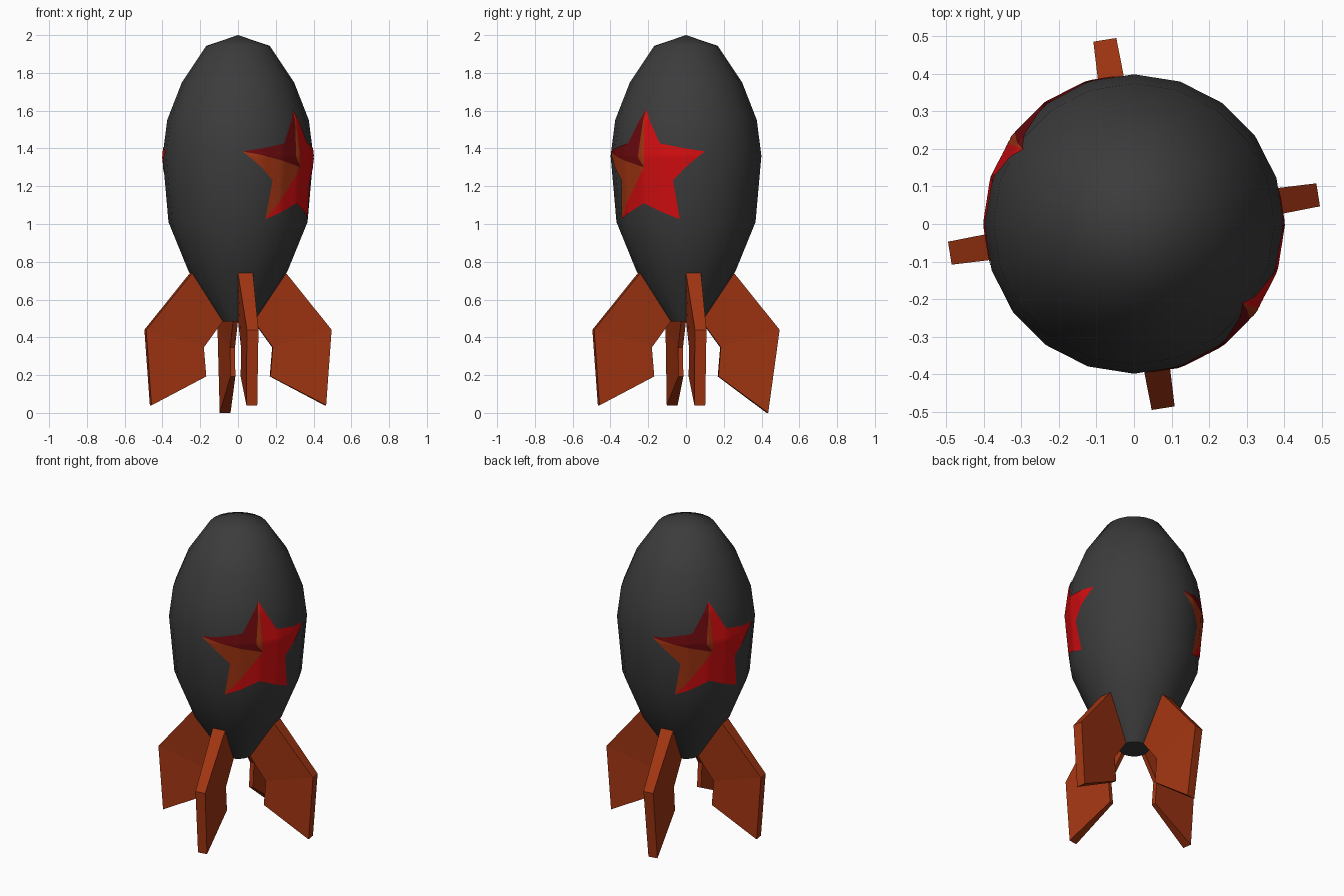
import bpy, bmesh, math
from mathutils import Vector, Matrix
from mathutils.bvhtree import BVHTree

if "Cube" in bpy.data.objects:
    bpy.data.objects.remove(bpy.data.objects["Cube"])

SIDES = 20


def material(name, rgb):
    m = bpy.data.materials.new(name)
    m.diffuse_color = (*rgb, 1)
    m.use_nodes = True
    m.node_tree.nodes["Principled BSDF"].inputs["Base Color"].default_value = m.diffuse_color
    return m


charcoal = material("charcoal", (0.045, 0.045, 0.045))
rust = material("rust orange", (0.36, 0.036, 0.006))
red = material("bright red", (0.65, 0.004, 0.005))
dark_red = material("dark red", (0.15, 0.003, 0.004))


def add_object(name, bm, mats):
    bmesh.ops.recalc_face_normals(bm, faces=bm.faces)
    me = bpy.data.meshes.new(name)
    bm.to_mesh(me)
    bm.free()
    for m in mats:
        me.materials.append(m)
    ob = bpy.data.objects.new(name, me)
    bpy.context.collection.objects.link(ob)
    return ob


# Body: lathed hull with a pointed cap and a flat base
profile = [(0.085, 0.485), (0.262, 0.75), (0.368, 1.01), (0.399, 1.36),
           (0.375, 1.55), (0.297, 1.75), (0.168, 1.943)]
bm = bmesh.new()
rings = [[bm.verts.new((r * math.cos(2 * math.pi * i / SIDES),
                        r * math.sin(2 * math.pi * i / SIDES), z))
          for i in range(SIDES)] for r, z in profile]
for a, b in zip(rings, rings[1:]):
    for i in range(SIDES):
        j = (i + 1) % SIDES
        bm.faces.new((a[i], a[j], b[j], b[i]))
tip = bm.verts.new((0, 0, 2))
for i in range(SIDES):
    bm.faces.new((rings[-1][i], rings[-1][(i + 1) % SIDES], tip))
bm.faces.new(rings[0][::-1])
bmesh.ops.recalc_face_normals(bm, faces=bm.faces)
hull = BVHTree.FromBMesh(bm)
body = add_object("body", bm, [charcoal])
body.data.shade_smooth()
body.data.set_sharp_from_angle(angle=math.radians(45))


# Fins: grown out of one hull panel per quarter turn, thin towards the axis
def fin(name, angle, toe):
    # (radius, height, half thickness)
    outline = [(0.25, 0.742, 0.040), (0.497, 0.44, 0.031), (*toe, 0.029),
               (0.172, 0.193, 0.013), (0.185, 0.347, 0.013), (0.082, 0.487, 0.013)]
    turn = Matrix.Rotation(math.radians(angle), 4, 'Z')
    bm = bmesh.new()
    left, right = [[bm.verts.new(turn @ Vector((r, s * t, z))) for r, z, t in outline]
                   for s in (1, -1)]
    for i in range(6):
        j = (i + 1) % 6
        bm.faces.new((left[i], left[j], right[j], right[i]))
    for side in (left, right):        # upper and lower half of each flank
        bm.faces.new((side[0], side[1], side[4], side[5]))
        bm.faces.new((side[1], side[2], side[3], side[4]))
    add_object(name, bm, [rust])


for name, angle, toe in (("right_fin", 9, (0.468, 0.04)), ("back_fin", 99, (0.436, 0.0)),
                         ("left_fin", 189, (0.468, 0.04)), ("front_fin", 279, (0.468, 0.04))):
    fin(name, angle, toe)


# Painted stars: flat facets wrapped onto the hull
def star(name, angle, zc=1.285, outer=0.32, inner=0.175):
    p = []
    for k in range(10):               # clockwise from the top point
        a, r = math.pi * k / 5, (outer, inner)[k % 2]
        p.append((r * math.sin(a), r * math.cos(a)))
    c = (0.015, 0.015)
    crease = (-0.025, 0.07)
    facets = [(c, p[i], p[i + 1], 0) for i in range(6)]           # right side
    facets += [(c, p[6], p[7], 1), (c, p[7], p[8], 1),            # lower left
               (c, p[8], crease, 2), (crease, p[8], p[9], 2),     # upper left
               (crease, p[9], p[0], 2), (c, crease, p[0], 1)]
    bm = bmesh.new()
    for *pts, mat in facets:
        f = bm.faces.new([bm.verts.new((0, u, v)) for u, v in pts])
        f.material_index = mat
    bmesh.ops.remove_doubles(bm, verts=bm.verts, dist=1e-5)
    bmesh.ops.subdivide_edges(bm, edges=bm.edges, cuts=11, use_grid_fill=True)
    az = math.radians(angle)
    out = Vector((math.cos(az), math.sin(az), 0))
    side = Vector((-math.sin(az), math.cos(az), 0))
    for v in bm.verts:
        start = side * v.co.y + out + Vector((0, 0, zc + v.co.z))
        hit, normal, _, _ = hull.ray_cast(start, -out)
        v.co = hit + normal * 0.004
    ob = add_object(name, bm, [red, rust, dark_red])
    ob.data.shade_smooth()


star("front_star", -36)
star("back_star", 146)
